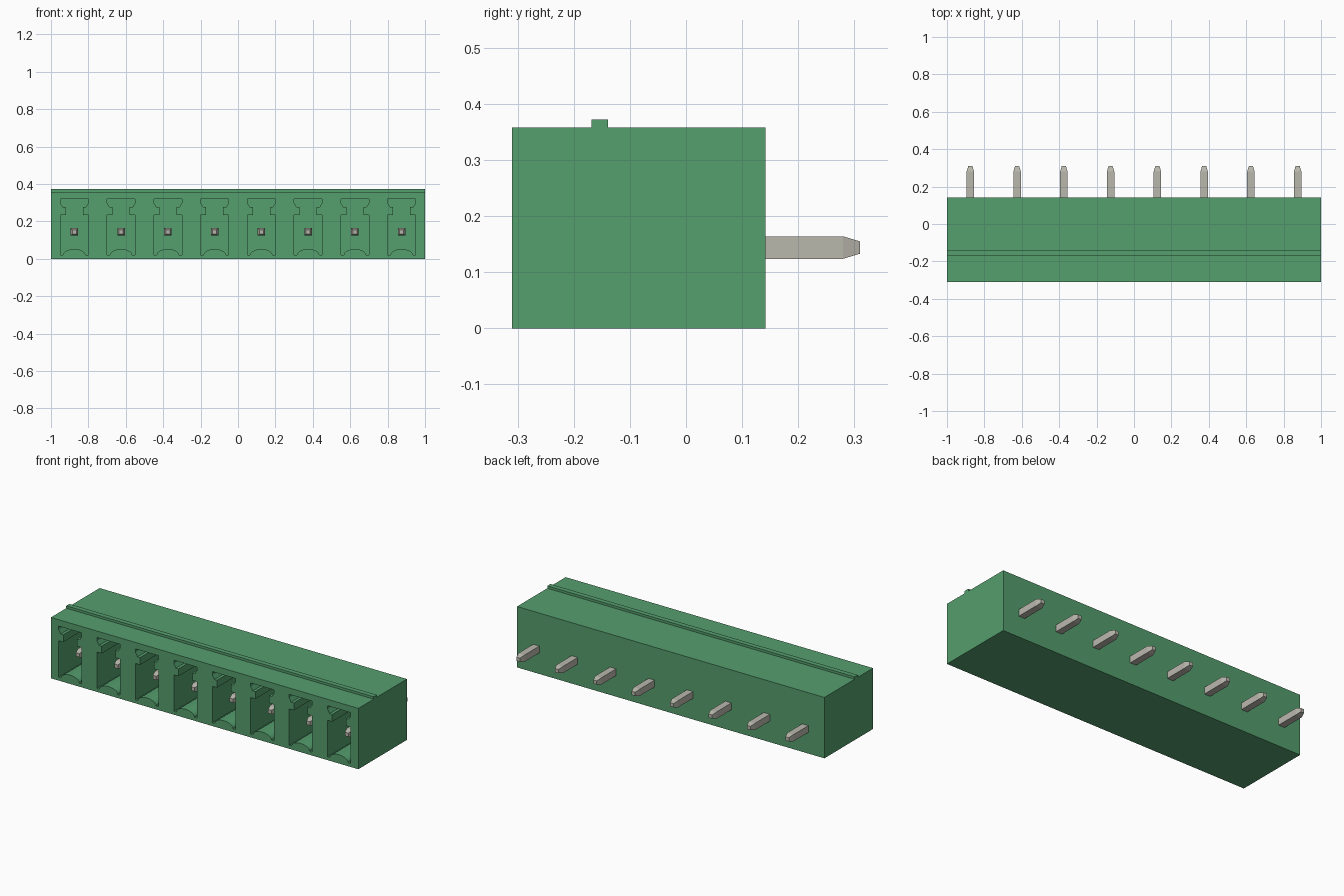
import bpy
import bmesh
import math

cube = bpy.data.objects.get("Cube")
if cube:
    bpy.data.objects.remove(cube, do_unlink=True)

PITCH, COUNT = 0.25, 8
CENTRES = [(i - (COUNT - 1) / 2) * PITCH for i in range(COUNT)]
FRONT, BACK, POCKET_BACK = -0.31, 0.142, 0.09
PIN_Z = 0.144


def material(name, colour):
    mat = bpy.data.materials.new(name)
    mat.use_nodes = True
    mat.diffuse_color = colour
    bsdf = mat.node_tree.nodes["Principled BSDF"]
    bsdf.inputs["Base Color"].default_value = colour
    return mat


def make_object(name, bm, mat):
    bmesh.ops.recalc_face_normals(bm, faces=bm.faces)
    mesh = bpy.data.meshes.new(name)
    bm.to_mesh(mesh)
    bm.free()
    mesh.materials.append(mat)
    obj = bpy.data.objects.new(name, mesh)
    bpy.context.collection.objects.link(obj)
    return obj


def loft(bm, rings):
    """Skin a row of matching point rings and cap both ends."""
    rows = [[bm.verts.new(p) for p in ring] for ring in rings]
    n = len(rows[0])
    for a, b in zip(rows, rows[1:]):
        for i in range(n):
            j = (i + 1) % n
            bm.faces.new((a[i], a[j], b[j], b[i]))
    bm.faces.new(rows[0])
    bm.faces.new(rows[-1])


green = material("housing green", (0.089, 0.342, 0.153, 1))
metal = material("pin metal", (0.49, 0.48, 0.42, 1))

# Housing: side profile with the thin top rib, extruded along x
side = [(FRONT, 0), (BACK, 0), (BACK, 0.358), (-0.139, 0.358),
        (-0.139, 0.372), (-0.168, 0.372), (-0.168, 0.358), (FRONT, 0.358)]
bm = bmesh.new()
loft(bm, [[(x, y, z) for y, z in side] for x in (-1, 1)])
housing = make_object("housing", bm, green)

# Keyed sockets: half outline, mirrored, with a rounded hump in the floor
half = [(0.075, 0.02), (0.075, 0.234), (0.045, 0.234), (0.045, 0.277),
        (0.062, 0.277), (0.075, 0.3), (0.075, 0.32)]
hump = [(0.06 * math.cos(math.pi * (1 - k / 10)),
         0.02 + 0.032 * math.sin(math.pi * k / 10)) for k in range(11)]
outline = hump + half + [(-x, z) for x, z in reversed(half)]
bm = bmesh.new()
for cx in CENTRES:
    loft(bm, [[(cx + x, y, z) for x, z in outline]
              for y in (FRONT - 0.05, POCKET_BACK)])
cutter = make_object("socket_cutter", bm, green)
cutter.hide_render = True

cut = housing.modifiers.new("sockets", 'BOOLEAN')
cut.operation = 'DIFFERENCE'
cut.solver = 'EXACT'
cut.object = cutter
bpy.context.view_layer.objects.active = housing
bpy.ops.object.modifier_apply(modifier=cut.name)
bpy.data.objects.remove(cutter, do_unlink=True)

# Contact pins: square bars tapered at both ends
stations = [(-0.24, 0.011), (-0.21, 0.02), (0.28, 0.02), (0.31, 0.011)]
corners = [(-1, -1), (1, -1), (1, 1), (-1, 1)]
for i, cx in enumerate(CENTRES):
    bm = bmesh.new()
    loft(bm, [[(cx + sx * r, y, PIN_Z + sz * r) for sx, sz in corners]
              for y, r in stations])
    make_object(f"contact_pin_{i + 1}", bm, metal)
